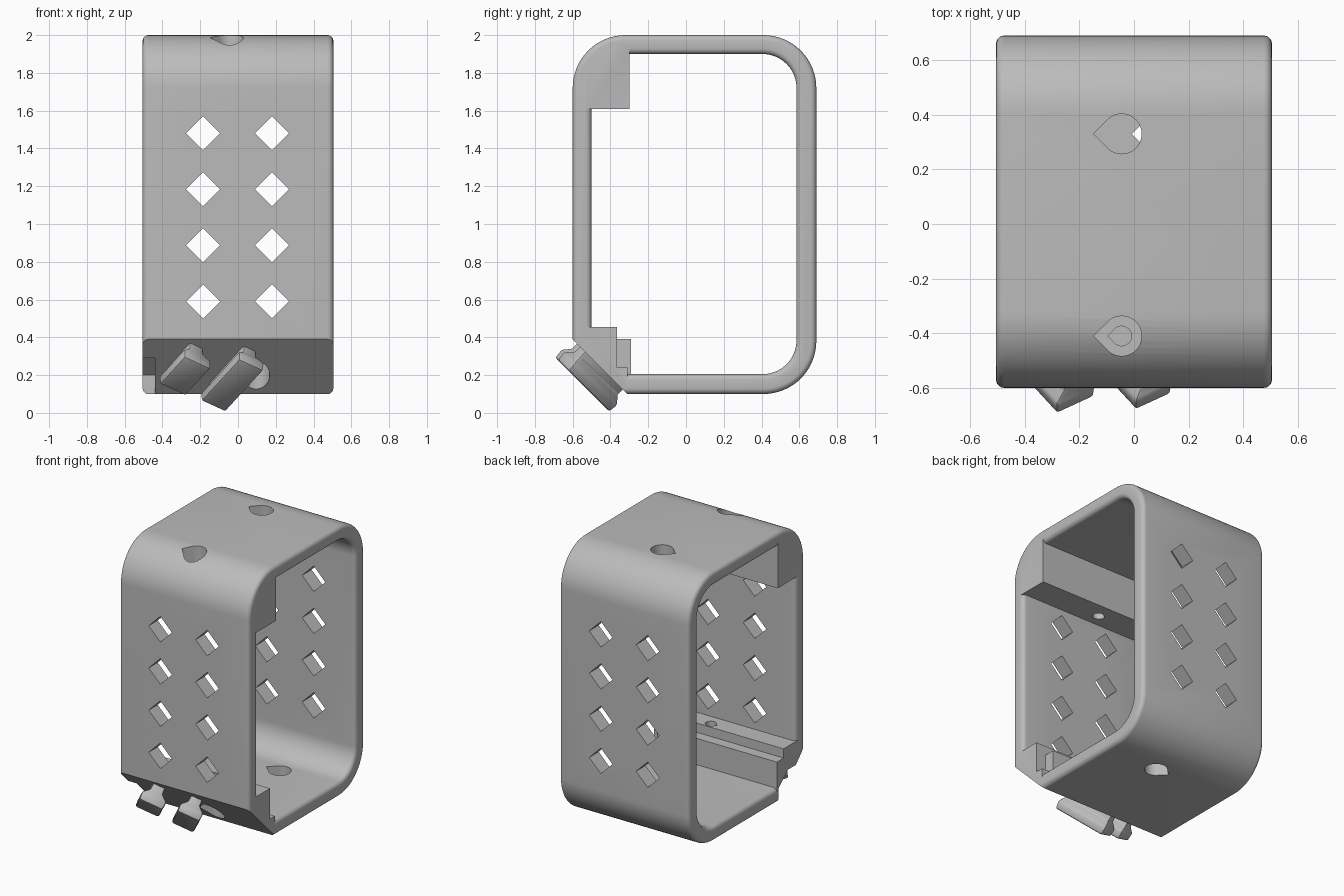
import bpy, bmesh, math
from mathutils import Vector

cube = bpy.data.objects.get("Cube")
if cube:
    bpy.data.objects.remove(cube)

grey = bpy.data.materials.new("plain_grey")
grey.use_nodes = True
COLOR = (0.5, 0.5, 0.5, 1)
grey.diffuse_color = COLOR
grey.node_tree.nodes["Principled BSDF"].inputs["Base Color"].default_value = COLOR


def loft(name, rings):
    """Solid skinned through matching rings of points, capped at both ends."""
    bm = bmesh.new()
    loops = [[bm.verts.new(p) for p in ring] for ring in rings]
    n = len(loops[0])
    for a, b in zip(loops, loops[1:]):
        for i in range(n):
            bm.faces.new((a[i], a[(i + 1) % n], b[(i + 1) % n], b[i]))
    bm.faces.new(loops[0])
    bm.faces.new(loops[-1])
    bmesh.ops.recalc_face_normals(bm, faces=bm.faces)
    mesh = bpy.data.meshes.new(name)
    bm.to_mesh(mesh)
    bm.free()
    mesh.materials.append(grey)
    obj = bpy.data.objects.new(name, mesh)
    bpy.context.collection.objects.link(obj)
    return obj


def prism_x(name, profile, x0, x1):
    return loft(name, [[(x, y, z) for y, z in profile] for x in (x0, x1)])


def select(obj):
    bpy.ops.object.select_all(action='DESELECT')
    obj.select_set(True)
    bpy.context.view_layer.objects.active = obj


def cut(target, tool):
    """Subtract the tool from the target and discard the tool."""
    tool.hide_render = True
    mod = target.modifiers.new("cut", 'BOOLEAN')
    mod.operation = 'DIFFERENCE'
    mod.solver = 'EXACT'
    mod.object = tool
    select(target)
    bpy.ops.object.modifier_apply(modifier=mod.name)
    bpy.data.objects.remove(tool)


def rounded(x, y0, y1, z0, z1, r, inset):
    """Rounded rectangle in the yz plane, shrunk by inset."""
    centres = ((y1 - r, z1 - r), (y0 + r, z1 - r), (y0 + r, z0 + r), (y1 - r, z0 + r))
    ring = []
    for k, (cy, cz) in enumerate(centres):
        for i in range(17):
            a = math.radians(90 * k + 90 * i / 16)
            ring.append((x, cy + (r - inset) * math.cos(a), cz + (r - inset) * math.sin(a)))
    return ring


# Outer shell with rounded rims
HALF, RIM = 0.505, 0.03
steps = [math.radians(90 * i / 5) for i in range(6)]
rim = [(HALF - RIM + RIM * math.sin(a), RIM - RIM * math.cos(a)) for a in steps]
stations = [(-x, d) for x, d in reversed(rim)] + rim
frame = loft("frame", [rounded(x, -0.6, 0.69, 0.1, 2, 0.28, d) for x, d in stations])

# Opening, flared at the rims, leaving the corner block and the lower rail
flare = [(-0.6, RIM)] + stations + [(0.6, RIM)]
opening = loft("opening", [rounded(x, -0.5, 0.585, 0.205, 1.9, 0.18, -d) for x, d in flare])
cut(opening, prism_x("corner_block", [(-0.7, 1.61), (-0.3, 1.61), (-0.3, 2.1), (-0.7, 2.1)], -0.7, 0.7))
cut(opening, prism_x("rail", [(-0.7, 0), (-0.31, 0), (-0.31, 0.24), (-0.365, 0.24),
                              (-0.365, 0.455), (-0.7, 0.455)], -0.7, 0.7))
cut(opening, prism_x("rail_shelf", [(-0.4, 0), (-0.29, 0), (-0.29, 0.39), (-0.4, 0.39)], -0.7, 0.43))
cut(frame, opening)

# Sloped lower front corner and its end notch
cut(frame, prism_x("slope", [(-0.8, 0.59), (-0.8, -0.1), (-0.11, -0.1)], -0.7, 0.7))
cut(frame, prism_x("notch", [(-0.7, 0), (-0.31, 0), (-0.31, 0.2), (-0.41, 0.29), (-0.7, 0.29)], -0.7, -0.44))

# Diamond windows through the front and back walls
D = 0.09
for x in (-0.185, 0.18):
    for row in range(4):
        z = 0.59 + row * 0.297
        shape = [(x + D, z), (x, z + D), (x - D, z), (x, z - D)]
        cut(frame, loft("window", [[(px, y, pz) for px, pz in shape] for y in (-0.8, 0.8)]))


# Teardrop screw holes
def teardrop(cx, cy, r, z0, z1):
    angles = [math.radians(-135 + 270 * i / 32) for i in range(33)]
    shape = [(cx + r * math.cos(a), cy + r * math.sin(a)) for a in angles]
    shape.append((cx - r * math.sqrt(2), cy))
    cut(frame, loft("hole", [[(x, y, z) for x, y in shape] for z in (z0, z1)]))


BIG, SMALL = 0.073, 0.036
teardrop(-0.045, 0.33, BIG, 1.8, 2.1)
teardrop(-0.045, -0.41, BIG, 1.78, 2.1)
teardrop(-0.045, -0.41, SMALL, 1.5, 1.9)
teardrop(0.095, 0.33, BIG, 0, 0.3)
teardrop(0.095, -0.41, BIG, 0, 0.3)
teardrop(0.095, -0.41, SMALL, 0.2, 0.6)

# Slanted hook pegs standing out of the slope
normal = Vector((0, -1, -1)).normalized()
rise = Vector((0, -1, 1)).normalized()
side = Vector((1, 0, 0))
origin = Vector((0, -0.455, 0.245))
tilt = math.radians(57)


def peg(name, x, s, length, width):
    centre = origin + side * x + rise * s
    along = side * math.cos(tilt) + rise * math.sin(tilt)
    across = rise * math.cos(tilt) - side * math.sin(tilt)
    rings = []
    for h, fl, fw in ((-0.03, 0.9, 0.5), (0.04, 0.9, 0.5), (0.08, 1, 1), (0.134, 0.97, 0.95)):
        rings.append([centre + normal * h + along * (i * fl * length / 2) + across * (j * fw * width / 2)
                      for i, j in ((-1, -1), (1, -1), (1, 1), (-1, 1))])
    obj = loft(name, rings)
    bevel = obj.modifiers.new("soft_edges", 'BEVEL')
    bevel.width = 0.012
    bevel.segments = 2
    select(obj)
    bpy.ops.object.modifier_apply(modifier=bevel.name)
    return obj


pegs = [peg("short_peg", -0.28, 0.06, 0.25, 0.17),
        peg("long_peg", -0.03, -0.01, 0.38, 0.16)]

for obj in [frame] + pegs:
    select(obj)
    bpy.ops.object.shade_smooth_by_angle(angle=math.radians(30))
